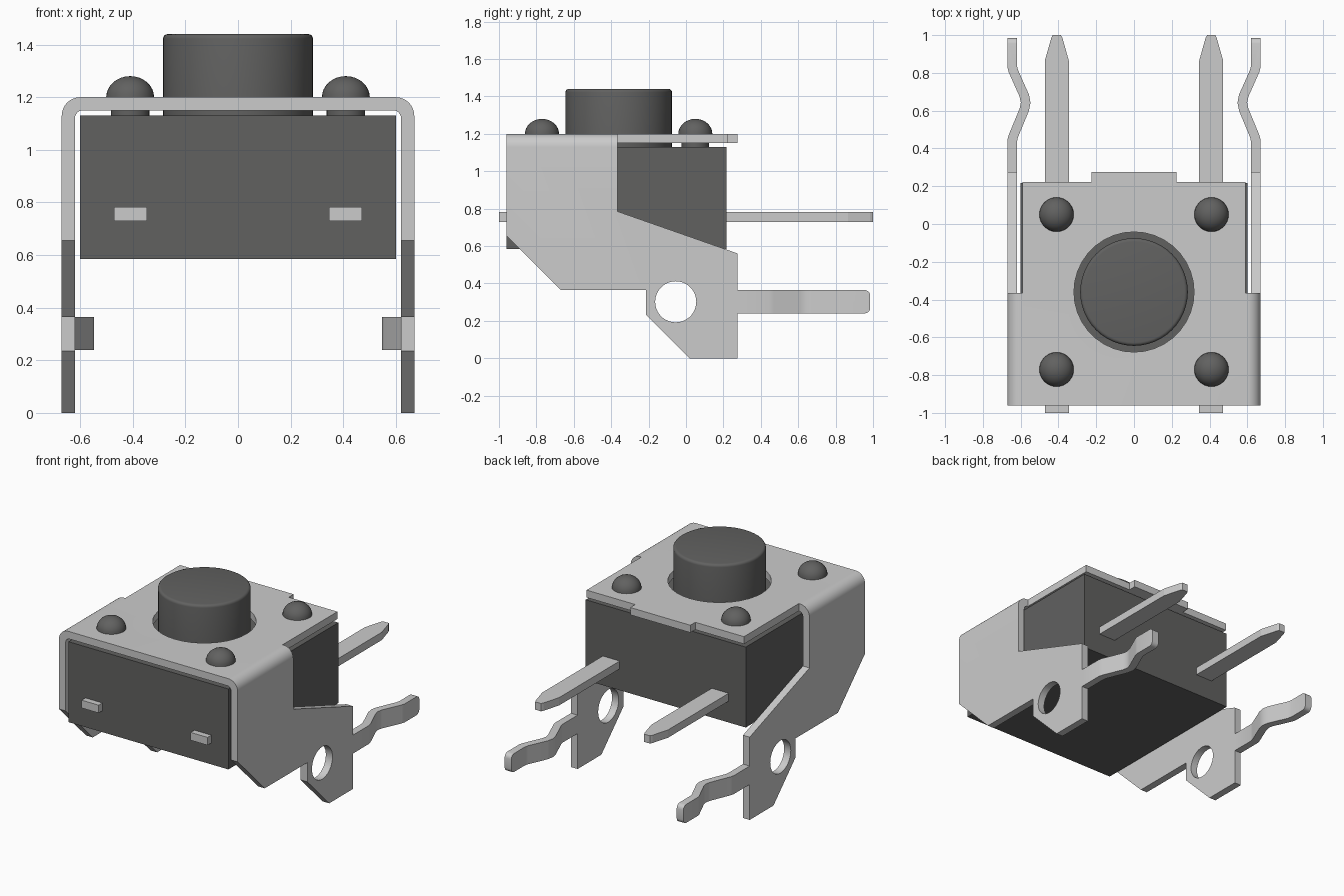
import bpy, bmesh, math
from mathutils import Vector

if "Cube" in bpy.data.objects:
    bpy.data.objects.remove(bpy.data.objects["Cube"])


def material(name, v):
    m = bpy.data.materials.new(name)
    m.diffuse_color = (v, v, v * 0.98, 1)
    m.use_nodes = True
    m.node_tree.nodes["Principled BSDF"].inputs["Base Color"].default_value = m.diffuse_color
    return m


DARK, METAL = material("dark_plastic", 0.12), material("metal", 0.6)


def finish(bm, name, mat, smooth=False):
    bmesh.ops.recalc_face_normals(bm, faces=bm.faces[:])
    me = bpy.data.meshes.new(name)
    bm.to_mesh(me)
    bm.free()
    ob = bpy.data.objects.new(name, me)
    bpy.context.collection.objects.link(ob)
    me.materials.append(mat)
    if smooth:
        shade(ob)
    return ob


def shade(ob):
    bpy.ops.object.select_all(action='DESELECT')
    ob.select_set(True)
    bpy.context.view_layer.objects.active = ob
    bpy.ops.object.shade_smooth_by_angle(angle=math.radians(35))


def prism_bm(pts, axis, lo, hi):
    """Extrude a 2D outline along an axis (the outline uses the other two axes in order)."""
    def place(p, t):
        c = list(p)
        c.insert("xyz".index(axis), t)
        return c
    bm = bmesh.new()
    f = bm.faces.new([bm.verts.new(place(p, lo)) for p in pts])
    ext = bmesh.ops.extrude_face_region(bm, geom=[f])
    d = Vector(place((0, 0), hi - lo))
    bmesh.ops.translate(bm, vec=d, verts=[g for g in ext["geom"] if isinstance(g, bmesh.types.BMVert)])
    return bm


def prism(name, pts, axis, lo, hi, mat=METAL, smooth=False):
    return finish(prism_bm(pts, axis, lo, hi), name, mat, smooth)


def rect(x0, x1, y0, y1):
    return [(x0, y0), (x1, y0), (x1, y1), (x0, y1)]


def arc(cx, cy, rx, ry, a0, a1, n):
    return [(cx + rx * math.cos(math.radians(a0 + (a1 - a0) * i / n)),
             cy + ry * math.sin(math.radians(a0 + (a1 - a0) * i / n))) for i in range(n + 1)]


def lathe(name, prof, x, y, n):
    bm = bmesh.new()
    vs = [bm.verts.new((x + r, y, z)) for r, z in prof]
    es = [bm.edges.new(p) for p in zip(vs, vs[1:])]
    bmesh.ops.spin(bm, geom=vs + es, cent=(x, y, 0), axis=(0, 0, 1), angle=2 * math.pi, steps=n)
    bmesh.ops.remove_doubles(bm, verts=bm.verts[:], dist=1e-4)
    return finish(bm, name, DARK, True)


def boolean(ob, cutter, op='DIFFERENCE'):
    cutter.hide_render = True
    m = ob.modifiers.new("cut", 'BOOLEAN')
    m.object, m.operation, m.solver = cutter, op, 'EXACT'
    bpy.context.view_layer.objects.active = ob
    bpy.ops.object.modifier_apply(modifier=m.name)
    bpy.data.objects.remove(cutter)


# Plastic body
prism("body", rect(-0.6, 0.6, -0.96, 0.217), 'z', 0.585, 1.13, DARK)

# Push button
lathe("button", [(0, 1.12), (0.285, 1.12), (0.285, 1.422)]
      + arc(0.267, 1.422, 0.018, 0.018, 0, 90, 4) + [(0, 1.44)], 0, -0.36, 48)

# Four rivets with domed heads
for x in (-0.41, 0.41):
    for y in (-0.77, 0.05):
        lathe("rivet", [(0, 1.12), (0.073, 1.12), (0.073, 1.2), (0.091, 1.2)]
              + arc(0, 1.2, 0.091, 0.08, 0, 90, 8), x, y, 32)

# Metal bracket: folded U section trimmed to the side outline
half = arc(0.6, 1.13, 0.07, 0.07, 0, 90, 8)
inner = arc(0.59, 1.12, 0.03, 0.03, 0, 90, 6)
section = ([(0.67, -0.1)] + half + [(-x, z) for x, z in half[::-1]] + [(-0.67, -0.1), (-0.62, -0.1)]
           + [(-x, z) for x, z in inner] + inner[::-1] + [(0.62, -0.1)])
bracket = prism("bracket", section, 'y', -0.96, 0.275)
outline = [(-1.1, 1.3), (-1.1, 0.795), (-0.67, 0.365), (-0.215, 0.365), (-0.215, 0.235),
           (0.02, 0), (0.4, 0), (0.4, 1.3)]
boolean(bracket, prism("outline_cutter", outline, 'x', -1, 1), 'INTERSECT')
window = [(-0.365, 0.785), (0.4, 0.517), (0.4, 1.3), (-0.365, 1.3)]
for lo, hi in ((0.59, 0.9), (-0.9, -0.59)):
    boolean(bracket, prism("window_cutter", window, 'x', lo, hi))
for lo, hi in ((0.225, 0.7), (-0.7, -0.225)):
    boolean(bracket, prism("tab_cutter", rect(lo, hi, 0.222, 0.4), 'z', 1.1, 1.3))
boolean(bracket, prism("button_hole_cutter", arc(0, -0.36, 0.318, 0.318, 0, 360, 36)[:-1], 'z', 1.1, 1.3))
boolean(bracket, prism("side_hole_cutter", arc(-0.055, 0.302, 0.11, 0.11, 0, 360, 36)[:-1], 'x', -1, 1))
shade(bracket)

# Kinked mounting legs with rounded tips
outer = [(0.67, 0.275), (0.67, 0.445), (0.664, 0.47), (0.606, 0.61), (0.599, 0.643),
         (0.606, 0.675), (0.664, 0.805), (0.67, 0.83), (0.67, 0.985)]
inside = [(0.62, 0.275), (0.62, 0.435), (0.614, 0.46), (0.556, 0.6), (0.548, 0.643),
          (0.556, 0.685), (0.614, 0.815), (0.62, 0.84), (0.62, 0.985)]
for s in (-1, 1):
    bm = prism_bm([(s * x, y) for x, y in outer + inside[::-1]], 'z', 0.24, 0.365)
    tips = [e for e in bm.edges if all(v.co.y > 0.98 for v in e.verts)
            and abs(e.verts[0].co.z - e.verts[1].co.z) < 1e-4]
    bmesh.ops.bevel(bm, geom=tips, offset=0.03, segments=4, profile=0.5, affect='EDGES')
    finish(bm, "mounting_leg", METAL, True)

# Contact pins running through the body, tapered at the back
for s in (-1, 1):
    pin = [(0.345, -1), (0.472, -1), (0.472, 0.865), (0.438, 0.985), (0.43, 1), (0.387, 1),
           (0.379, 0.985), (0.345, 0.865)]
    prism("contact_pin", [(s * x, y) for x, y in pin], 'z', 0.73, 0.783)
